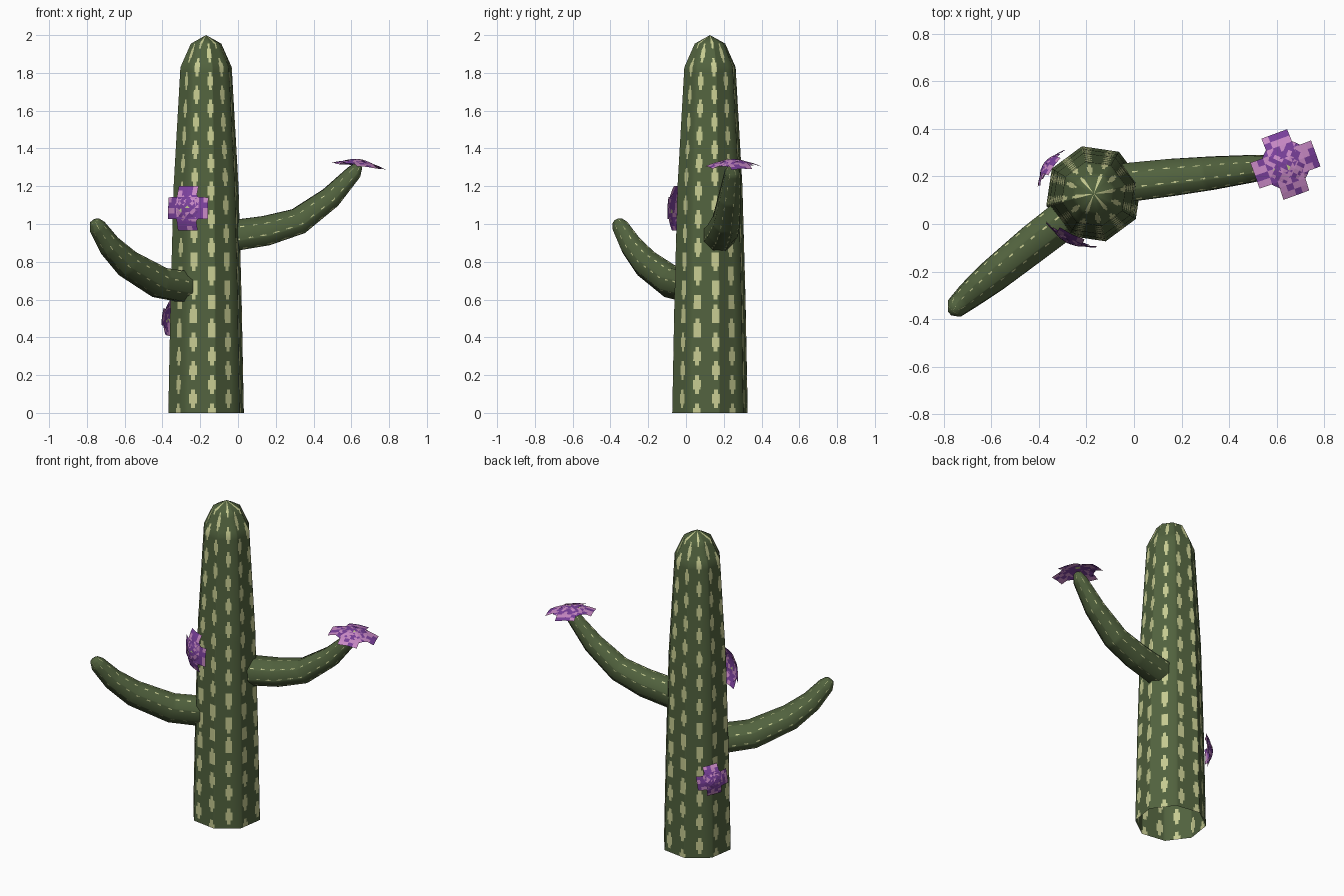
import bpy, bmesh, math, random
from mathutils import Vector, Matrix

if "Cube" in bpy.data.objects:
    bpy.data.objects.remove(bpy.data.objects["Cube"])

random.seed(4)


def material(name, rgb):
    m = bpy.data.materials.new(name)
    m.diffuse_color = (*rgb, 1)
    m.use_nodes = True
    m.node_tree.nodes["Principled BSDF"].inputs["Base Color"].default_value = m.diffuse_color
    return m


GREEN = material("cactus green", (0.083, 0.122, 0.048))
SPINE = material("pale spine", (0.56, 0.59, 0.28))
PURPLE = material("petal purple", (0.20, 0.053, 0.34))
PINK = material("petal pink", (0.60, 0.26, 0.58))


def finish(bm, name, mats):
    bmesh.ops.remove_doubles(bm, verts=bm.verts, dist=0.0003)
    me = bpy.data.meshes.new(name)
    bm.to_mesh(me)
    bm.free()
    for m in mats:
        me.materials.append(m)
    ob = bpy.data.objects.new(name, me)
    bpy.context.collection.objects.link(ob)
    return ob


def stem(name, path, side, phase, cols, first, half, period, on):
    """Eight-sided tapering tube along (x, y, z, radius) points, with painted spine dashes."""
    pts = [Vector(p[:3]) for p in path]
    gap = 360 / cols
    # ring angles: the corners plus the edges of each dash column
    angles = {round(phase + 45 * k, 3) % 360 for k in range(8)}
    for c in range(cols):
        for f in (-1, -0.5, 0.5, 1):
            angles.add(round(first + gap * c + f * half, 3) % 360)
    angles = sorted(angles)

    def ring(i):
        t = (pts[min(i + 1, len(pts) - 1)] - pts[max(i - 1, 0)]).normalized()
        v = t.cross(side).normalized()
        out = []
        for a in angles:
            local = math.radians((a - phase) % 45 - 22.5)
            r = path[i][3] * math.cos(math.radians(22.5)) / math.cos(local)
            ar = math.radians(a)
            out.append(pts[i] + r * (math.cos(ar) * side + math.sin(ar) * v))
        return out

    rings = [ring(i) for i in range(len(pts))]
    step = period / 6
    bm = bmesh.new()
    rows, dist, start = [], [], 0
    for i in range(len(pts) - 1):
        seg = (pts[i + 1] - pts[i]).length
        n = max(1, round(seg / step))
        for k in range(n + (i == len(pts) - 2)):
            f = k / n
            rows.append([bm.verts.new(a.lerp(b, f)) for a, b in zip(rings[i], rings[i + 1])])
            dist.append(start + f * seg)
        start += seg
    n = len(angles)
    for j in range(len(rows) - 1):
        mid = (dist[j] + dist[j + 1]) / 2
        for k in range(n):
            k2 = (k + 1) % n
            face = bm.faces.new((rows[j][k], rows[j][k2], rows[j + 1][k2], rows[j + 1][k]))
            a = angles[k] + ((angles[k2] - angles[k]) % 360) / 2
            c = round((a - first) / gap)
            off = abs(a - first - gap * c)
            # alternate columns are staggered; outer strips are shorter
            phase_z = (mid / period + 0.5 * (c % 2)) % 1 - 0.5
            length = on if off < half / 2 else on * 0.6
            if off < half and abs(phase_z) < length / 2:
                face.material_index = 1
    ob = finish(bm, name, (GREEN, SPINE))
    bpy.ops.object.select_all(action='DESELECT')
    ob.select_set(True)
    bpy.context.view_layer.objects.active = ob
    bpy.ops.object.shade_smooth_by_angle(angle=math.radians(65))
    return ob


def flower(name, centre, normal, length, width, rot):
    """Four wide square petals, with four shorter ones above between them."""
    bm = bmesh.new()
    nu, nv = 5, 4
    for p in range(8):
        short = p % 2
        L = length * (0.74 if short else 1)
        w = width * (0.6 if short else 1)
        turn = Matrix.Rotation(math.radians(rot + 45 * p), 3, 'Z')
        grid = [[bm.verts.new(turn @ Vector((
            L * u / nu, w * (2 * v / nv - 1),
            0.008 * short - 0.028 * (u / nu) ** 2 - 0.004 * abs(2 * v / nv - 1))))
            for v in range(nv + 1)] for u in range(nu + 1)]
        for u in range(nu):
            for v in range(nv):
                face = bm.faces.new((grid[u][v], grid[u + 1][v], grid[u + 1][v + 1], grid[u][v + 1]))
                roll = random.random()
                if u == 0 and roll < 0.12:
                    face.material_index = 2
                elif roll < 0.2 + 0.07 * u:
                    face.material_index = 1
    ob = finish(bm, name, (PURPLE, PINK, SPINE))
    ob.matrix_world = (Matrix.Translation(centre)
                       @ Vector(normal).to_track_quat('Z', 'Y').to_matrix().to_4x4())
    return ob


# trunk, open at the bottom
cx, cy = -0.169, 0.127
profile = [(0, 0.206), (0.6, 0.194), (1.2, 0.177), (1.83, 0.14), (1.955, 0.083), (2.0, 0.0)]
stem("trunk", [(cx, cy, z, r) for z, r in profile], Vector((1, 0, 0)), 14, 12, 9, 6, 0.147, 0.67)

# arms
right = [(-0.05, 0.172, 0.935, 0.089), (0.15, 0.195, 0.965, 0.085), (0.32, 0.213, 1.015, 0.076),
         (0.49, 0.232, 1.14, 0.062), (0.615, 0.247, 1.275, 0.043), (0.637, 0.25, 1.31, 0.025),
         (0.642, 0.25, 1.32, 0.0)]
left = [(-0.24, 0.06, 0.66, 0.089), (-0.415, -0.075, 0.69, 0.086), (-0.585, -0.212, 0.79, 0.076),
        (-0.68, -0.29, 0.885, 0.062), (-0.745, -0.347, 0.985, 0.047), (-0.76, -0.362, 1.015, 0.028),
        (-0.764, -0.366, 1.022, 0.0)]
for name, path in (("right_arm", right), ("left_arm", left)):
    d = Vector((path[-1][0] - path[0][0], path[-1][1] - path[0][1], 0)).normalized()
    stem(name, path, d.cross(Vector((0, 0, 1))), 22.5, 8, 15, 2.5, 0.07, 0.4)

# flowers
flower("arm_flower", (0.64, 0.25, 1.336), (0.12, 0.0, 1), 0.137, 0.058, 20)
flower("front_flower", (-0.277, -0.073, 1.085), (-0.44, -0.9, 0.05), 0.117, 0.058, 0)
flower("back_flower", (-0.372, 0.252, 0.5), (-0.8, 0.58, 0.05), 0.093, 0.045, 8)
